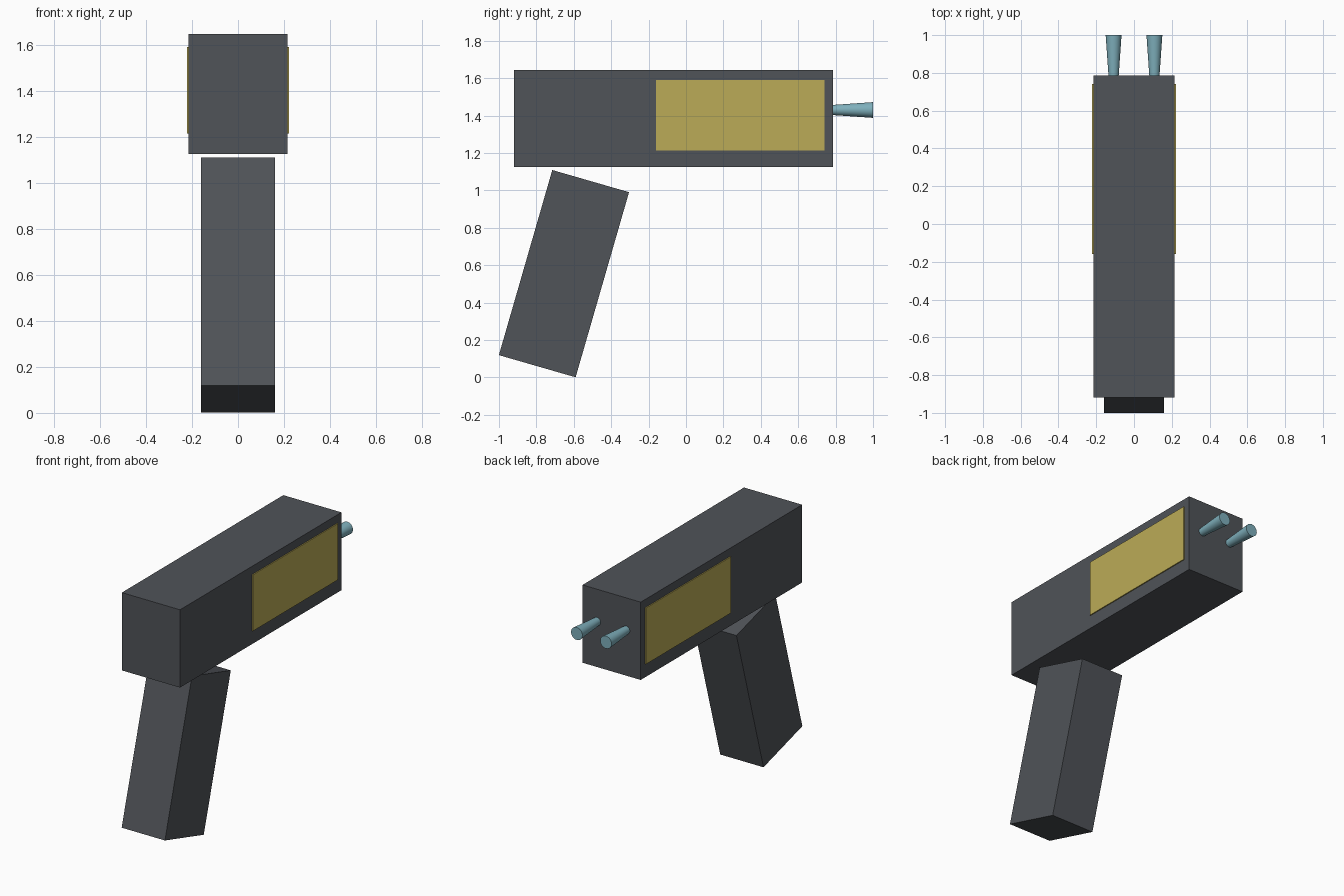
import bpy
import math

cube = bpy.data.objects.get("Cube")
if cube:
    bpy.data.objects.remove(cube, do_unlink=True)


def material(name, rgb):
    mat = bpy.data.materials.new(name)
    mat.use_nodes = True
    mat.diffuse_color = (*rgb, 1)
    mat.node_tree.nodes["Principled BSDF"].inputs["Base Color"].default_value = (*rgb, 1)
    return mat


grey = material("dark grey", (0.08, 0.087, 0.098))
yellow = material("dull yellow", (0.50, 0.41, 0.095))
blue = material("pale blue", (0.21, 0.43, 0.50))


def box(name, center, size, mat, tilt=0):
    bpy.ops.mesh.primitive_cube_add(size=1, location=center)
    obj = bpy.context.object
    obj.name = name
    obj.scale = size
    bpy.ops.object.transform_apply(location=False, rotation=False, scale=True)
    obj.rotation_euler.x = tilt
    obj.data.materials.append(mat)
    return obj


# Main body and the leaning grip
box("body", (0, -0.067, 1.385), (0.43, 1.705, 0.52), grey)
box("grip", (0, -0.6525, 0.555), (0.32, 0.427, 1.03), grey, -math.radians(16.1))

for side, x in (("left", 1), ("right", -1)):
    # Thin side panel
    box(side + "_panel", (x * 0.2175, 0.29, 1.402), (0.009, 0.90, 0.376), yellow)

    # Prong flaring toward its tip
    bpy.ops.mesh.primitive_cone_add(
        vertices=32, radius1=0.026, radius2=0.042, depth=0.23,
        location=(x * 0.108, 0.885, 1.43), rotation=(-math.pi / 2, 0, 0))
    prong = bpy.context.object
    prong.name = side + "_prong"
    prong.data.materials.append(blue)
    bpy.ops.object.shade_smooth_by_angle(angle=math.radians(30))
